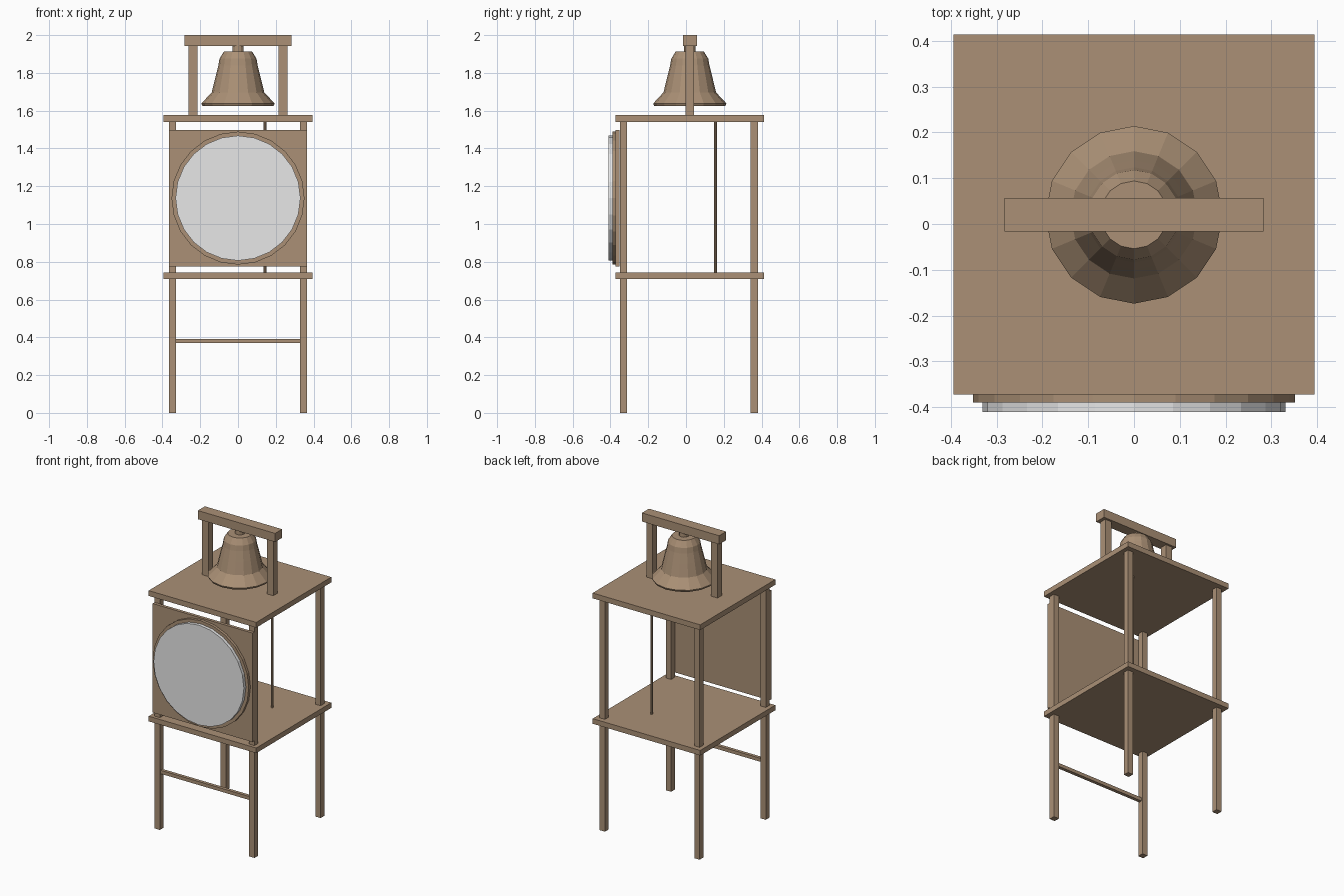
import bpy, bmesh, math
from mathutils import Matrix

if "Cube" in bpy.data.objects:
    bpy.data.objects.remove(bpy.data.objects["Cube"])


def material(name, rgb):
    m = bpy.data.materials.new(name)
    m.diffuse_color = (*rgb, 1)
    m.use_nodes = True
    m.node_tree.nodes["Principled BSDF"].inputs["Base Color"].default_value = m.diffuse_color
    return m


WOOD = material("brown_wood", (0.405, 0.28, 0.18))
GREY = material("pale_grey", (0.8, 0.8, 0.8))


def finish(name, bm, mat):
    bmesh.ops.recalc_face_normals(bm, faces=bm.faces)
    me = bpy.data.meshes.new(name)
    bm.to_mesh(me)
    bm.free()
    me.materials.append(mat)
    ob = bpy.data.objects.new(name, me)
    bpy.context.collection.objects.link(ob)
    return ob


def box(name, x, y, z, mat=WOOD):
    """Box from (min, max) ranges on each axis."""
    bm = bmesh.new()
    bmesh.ops.create_cube(bm, size=1)
    for v in bm.verts:
        v.co = [(a + b) / 2 + c * (b - a) for c, (a, b) in zip(v.co, (x, y, z))]
    return finish(name, bm, mat)


def lathe(name, profile, sides, matrix, mat=WOOD):
    """Closed solid turned around the local z axis from (radius, height) points."""
    bm = bmesh.new()
    rings = [[bm.verts.new((r * math.cos(i * math.tau / sides),
                            r * math.sin(i * math.tau / sides), h))
              for i in range(sides)] for r, h in profile]
    for a, b in zip(rings, rings[1:]):
        for i in range(sides):
            j = (i + 1) % sides
            bm.faces.new((a[i], a[j], b[j], b[i]))
    bm.faces.new(rings[0])
    bm.faces.new(rings[-1])
    bmesh.ops.transform(bm, matrix=matrix, verts=bm.verts)
    return finish(name, bm, mat)


# Four legs running through both platforms
for side, x in (("left", -0.347), ("right", 0.347)):
    for end, y in (("front", -0.331), ("back", 0.361)):
        box(f"{end}_{side}_leg", (x - 0.0195, x + 0.0195),
            (y - 0.0195, y + 0.0195), (0, 1.55))

# Platforms and front stretcher
for name, z in (("lower_platform", (0.71, 0.744)), ("upper_platform", (1.541, 1.576))):
    box(name, (-0.394, 0.394), (-0.372, 0.414), z)
box("front_stretcher", (-0.335, 0.335), (-0.342, -0.32), (0.369, 0.392))

# Clock panel, rim and dial, facing forward
box("dial_panel", (-0.366, 0.366), (-0.372, -0.351), (0.776, 1.498))
forward = Matrix.Translation((0, 0, 1.137)) @ Matrix.Rotation(math.pi / 2, 4, 'X')
lathe("dial_rim", [(0.352, 0.365), (0.352, 0.39)], 24, forward)
lathe("clock_dial", [(0.331, 0.385), (0.331, 0.411)], 24, forward, GREY)

# Bell rope between the platforms
lathe("bell_rope", [(0.008, 0.74), (0.008, 1.545)], 8,
      Matrix.Translation((0.142, 0.157, 0)))

# Bell frame
for side, s in (("left", -1), ("right", 1)):
    box(f"{side}_bell_post", sorted((s * 0.214, s * 0.261)), (-0.003, 0.043), (1.57, 1.95))
box("bell_beam", (-0.283, 0.283), (-0.016, 0.057), (1.943, 2.0))

# Hollow bell and its hanger
bell_spot = Matrix.Translation((0, 0.02, 0))
lathe("bell", [(0.055, 1.88), (0.08, 1.84), (0.118, 1.70), (0.17, 1.625),
               (0.188, 1.625), (0.194, 1.638), (0.139, 1.697), (0.119, 1.78),
               (0.104, 1.84), (0.098, 1.875), (0.074, 1.914)], 16, bell_spot)
lathe("bell_hanger", [(0.03, 1.905), (0.03, 1.95)], 12, bell_spot)
